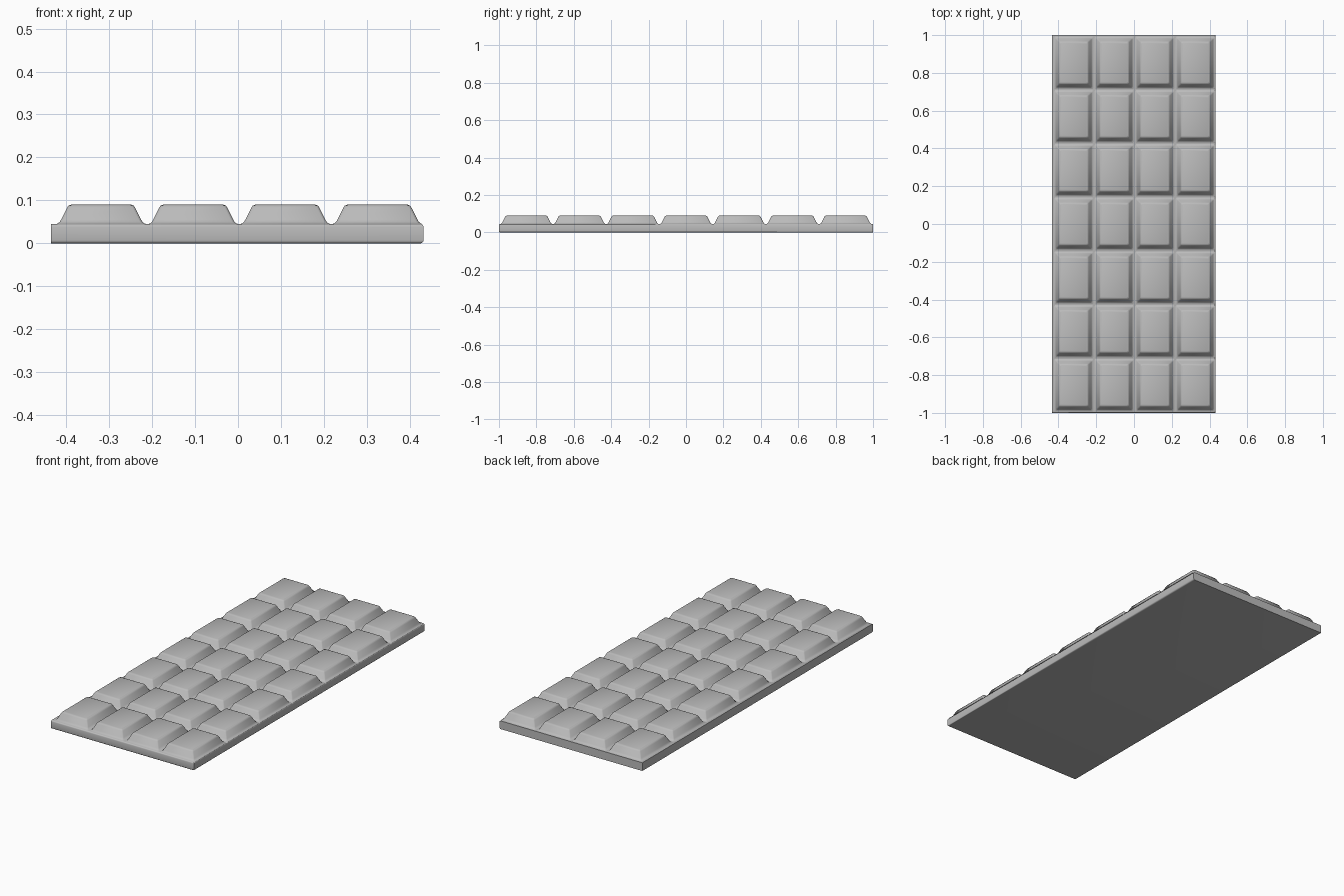
import bpy, bmesh

cube = bpy.data.objects.get("Cube")
if cube:
    bpy.data.objects.remove(cube, do_unlink=True)

COLUMNS, ROWS = 4, 7
PITCH_X, PITCH_Y = 0.2145, 0.2845
BASE_TOP, TOP = 0.045, 0.09

gray = bpy.data.materials.new("plain_gray")
gray.use_nodes = True
gray.diffuse_color = (0.5, 0.5, 0.5, 1)
gray.node_tree.nodes["Principled BSDF"].inputs["Base Color"].default_value = (0.5, 0.5, 0.5, 1)


def finish(bm, name, angle):
    bmesh.ops.recalc_face_normals(bm, faces=bm.faces)
    mesh = bpy.data.meshes.new(name)
    bm.to_mesh(mesh)
    bm.free()
    mesh.materials.append(gray)
    obj = bpy.data.objects.new(name, mesh)
    bpy.context.collection.objects.link(obj)
    bpy.ops.object.select_all(action="DESELECT")
    obj.select_set(True)
    bpy.context.view_layer.objects.active = obj
    bpy.ops.object.shade_smooth_by_angle(angle=angle)
    return obj


def ring(bm, hx, hy, z, c):
    """Rectangle with slightly cut corners."""
    pts = [(hx, c - hy), (hx, hy - c), (hx - c, hy), (c - hx, hy),
           (-hx, hy - c), (-hx, c - hy), (c - hx, -hy), (hx - c, -hy)]
    return [bm.verts.new((x, y, z)) for x, y in pts]


# Base slab, softened along its front and right-hand (+x) edges
bm = bmesh.new()
bmesh.ops.create_cube(bm, size=1)
for v in bm.verts:
    v.co = (v.co.x * 0.867 - 0.0015, v.co.y * 2, (v.co.z + 0.5) * BASE_TOP)
soft = [e for e in bm.edges
        if all(v.co.x > 0.4 for v in e.verts) or all(v.co.y < -0.9 for v in e.verts)]
soft = [e for e in soft if abs(e.verts[0].co.z - e.verts[1].co.z) < 0.01]
bmesh.ops.bevel(bm, geom=soft, offset=0.007, segments=3, profile=0.5, affect="EDGES")
finish(bm, "base_slab", 0.6)

# One raised block: flared foot, sloping sides and rounded rim
profile = [(0.0, BASE_TOP - 0.0005), (0.006, 0.0465), (0.010, 0.050), (0.013, 0.055),
           (0.027, 0.083), (0.030, 0.0875), (0.036, TOP)]
bm = bmesh.new()
rings = [ring(bm, PITCH_X / 2 - 0.001 - inset, PITCH_Y / 2 - 0.001 - inset, z, 0.006)
         for inset, z in profile]
for low, high in zip(rings, rings[1:]):
    for i in range(8):
        j = (i + 1) % 8
        bm.faces.new((low[i], low[j], high[j], high[i]))
bm.faces.new(rings[-1])
block = finish(bm, "block", 0.9)

# Repeat it over the grid
for col in range(COLUMNS):
    for row in range(ROWS):
        piece = block if col == row == 0 else block.copy()
        if piece is not block:
            bpy.context.collection.objects.link(piece)
        piece.name = f"block_{col + 1}_{row + 1}"
        piece.location = ((col - (COLUMNS - 1) / 2) * PITCH_X + 0.003,
                          (row - (ROWS - 1) / 2) * PITCH_Y, 0)
